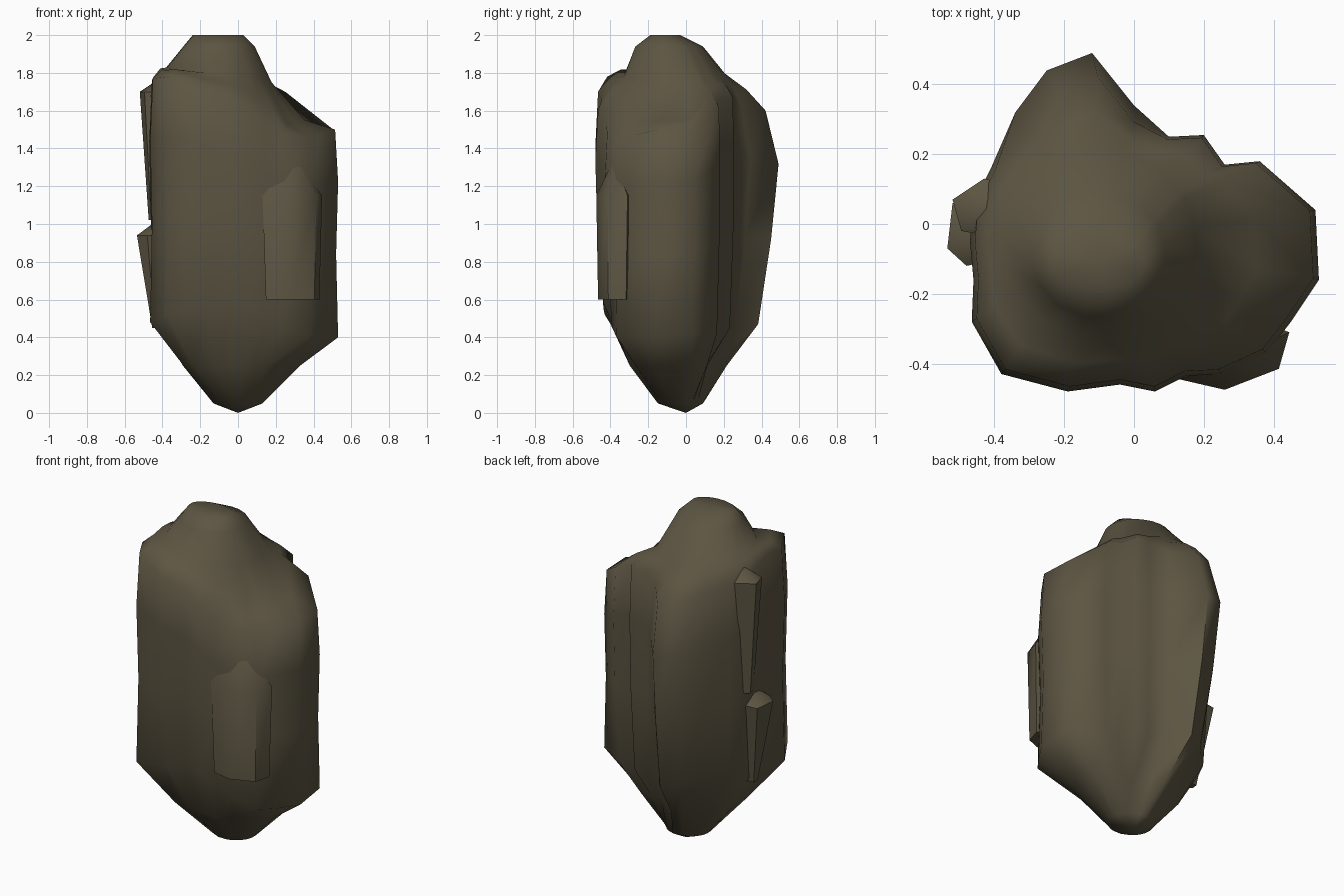
import bpy, bmesh, math
from mathutils import Vector

if "Cube" in bpy.data.objects:
    bpy.data.objects.remove(bpy.data.objects["Cube"])

stone = bpy.data.materials.new("dark olive stone")
stone.diffuse_color = (0.108, 0.091, 0.055, 1)
stone.use_nodes = True
stone.node_tree.nodes["Principled BSDF"].inputs["Base Color"].default_value = stone.diffuse_color

# Outline corners seen from above: x, y, height of lower edge, height of upper edge
CORNERS = [
    (0.53, -0.16, 0.40, 1.50), (0.52, 0.04, 0.42, 1.50), (0.36, 0.18, 0.42, 1.61),
    (0.26, 0.17, 0.42, 1.65), (0.20, 0.255, 0.45, 1.67), (0.10, 0.25, 0.45, 1.68),
    (0.00, 0.34, 0.47, 1.63), (-0.12, 0.49, 0.47, 1.60), (-0.25, 0.44, 0.50, 1.62),
    (-0.34, 0.32, 0.50, 1.66), (-0.41, 0.16, 0.48, 1.70), (-0.46, 0.06, 0.48, 1.72),
    (-0.47, -0.05, 0.47, 1.76), (-0.46, -0.16, 0.46, 1.78), (-0.465, -0.28, 0.48, 1.77),
    (-0.38, -0.43, 0.52, 1.78), (-0.19, -0.48, 0.55, 1.70), (-0.04, -0.46, 0.58, 1.66),
    (0.06, -0.48, 0.58, 1.60), (0.15, -0.435, 0.50, 1.52), (0.25, -0.43, 0.45, 1.48),
    (0.38, -0.37, 0.41, 1.46), (0.45, -0.28, 0.40, 1.47),
]
KNOB = Vector((-0.10, -0.08))


def make_object(name, rings, bottom, top, angle=70):
    """Skin a stack of rings and close it with a fan at both ends."""
    bm = bmesh.new()
    loops = [[bm.verts.new(p) for p in ring] for ring in rings]
    n = len(loops[0])
    lo, hi = bm.verts.new(bottom), bm.verts.new(top)
    for i in range(n):
        j = (i + 1) % n
        bm.faces.new((lo, loops[0][j], loops[0][i]))
        for a, b in zip(loops, loops[1:]):
            bm.faces.new((a[i], a[j], b[j], b[i]))
        bm.faces.new((loops[-1][i], loops[-1][j], hi))
    bmesh.ops.recalc_face_normals(bm, faces=bm.faces)
    mesh = bpy.data.meshes.new(name)
    bm.to_mesh(mesh)
    bm.free()
    mesh.materials.append(stone)
    obj = bpy.data.objects.new(name, mesh)
    bpy.context.collection.objects.link(obj)
    bpy.context.view_layer.objects.active = obj
    obj.select_set(True)
    bpy.ops.object.shade_smooth_by_angle(angle=math.radians(angle))
    obj.select_set(False)
    return obj


def around(cx, cy, rx, ry, z, tilt=0):
    """Oval ring following the directions of the outline corners, higher on the left by tilt."""
    ring = []
    for x, y, *_ in CORNERS:
        a = math.atan2(y - KNOB.y, x - KNOB.x)
        ring.append((cx + rx * math.cos(a), cy + ry * math.sin(a), z - tilt * math.cos(a)))
    return ring


# Boulder: pointed foot, column sides, sloping shoulder and rounded knob
shoulder = around(-0.10, -0.06, 0.28, 0.27, 1.79, 0.04)
foot, low, mid, high, upper, slope = [], [], [], [], [], []
for (x, y, zb, zt), sh in zip(CORNERS, shoulder):
    back = y > 0.3
    front_left = x < -0.3 and y < -0.2
    s = 0.78 if back else 1.0 if x > 0.37 or front_left else 0.91
    f = 0.44 if y > 0.2 else 0.62
    foot.append((x * f, y * f, 0.25))
    low.append((x * s, y * s, zb))
    m = 0.92 if back else 0.98
    mid.append((x * m, y * m, zb + 0.4 * (zt - zb)))
    high.append((x, y, zb + 0.75 * (zt - zb)))
    t = 0.86 if back else 0.97
    top = Vector((x * t, y * t, zt))
    upper.append(top)
    dip = -0.07 if x > 0.37 else 0.02
    slope.append(top.lerp(Vector(sh), 0.48) + Vector((0, 0, dip)))
rings = [around(0, -0.03, 0.13, 0.12, 0.05), foot, low, mid, high, upper, slope, shoulder,
         around(-0.10, -0.09, 0.19, 0.18, 1.94),
         around(-0.105, -0.11, 0.135, 0.08, 2.0)]
make_object("boulder", rings, (0, 0, 0), (-0.1, -0.11, 2.0))


def shard(name, outline, z0, z1, shrink, rise):
    """Splinter of rock on the side, narrower at the bottom, with a sloping top."""
    c = sum((Vector(p) for p in outline), Vector((0, 0))) / len(outline)
    low = [(*(c.lerp(Vector(p), shrink)), z0) for p in outline]
    high = [(*p, z1) for p in outline]
    make_object(name, [low, high], (c.x, c.y, z0), (c.x, c.y, z1 + rise), 50)


# Splinters on the sides
shard("lower_left_shard", [(-0.535, -0.07), (-0.48, -0.12), (-0.30, -0.08), (-0.30, 0.08),
                           (-0.52, 0.06)], 0.45, 0.94, 0.25, 0.08)
shard("upper_left_shard", [(-0.52, 0.07), (-0.495, -0.02), (-0.33, -0.05), (-0.30, 0.10),
                           (-0.43, 0.13)], 1.02, 1.70, 0.55, 0.07)
shard("front_right_shard", [(0.13, -0.445), (0.26, -0.475), (0.415, -0.415), (0.445, -0.31),
                            (0.28, -0.25)], 0.60, 1.15, 0.9, 0.2)
